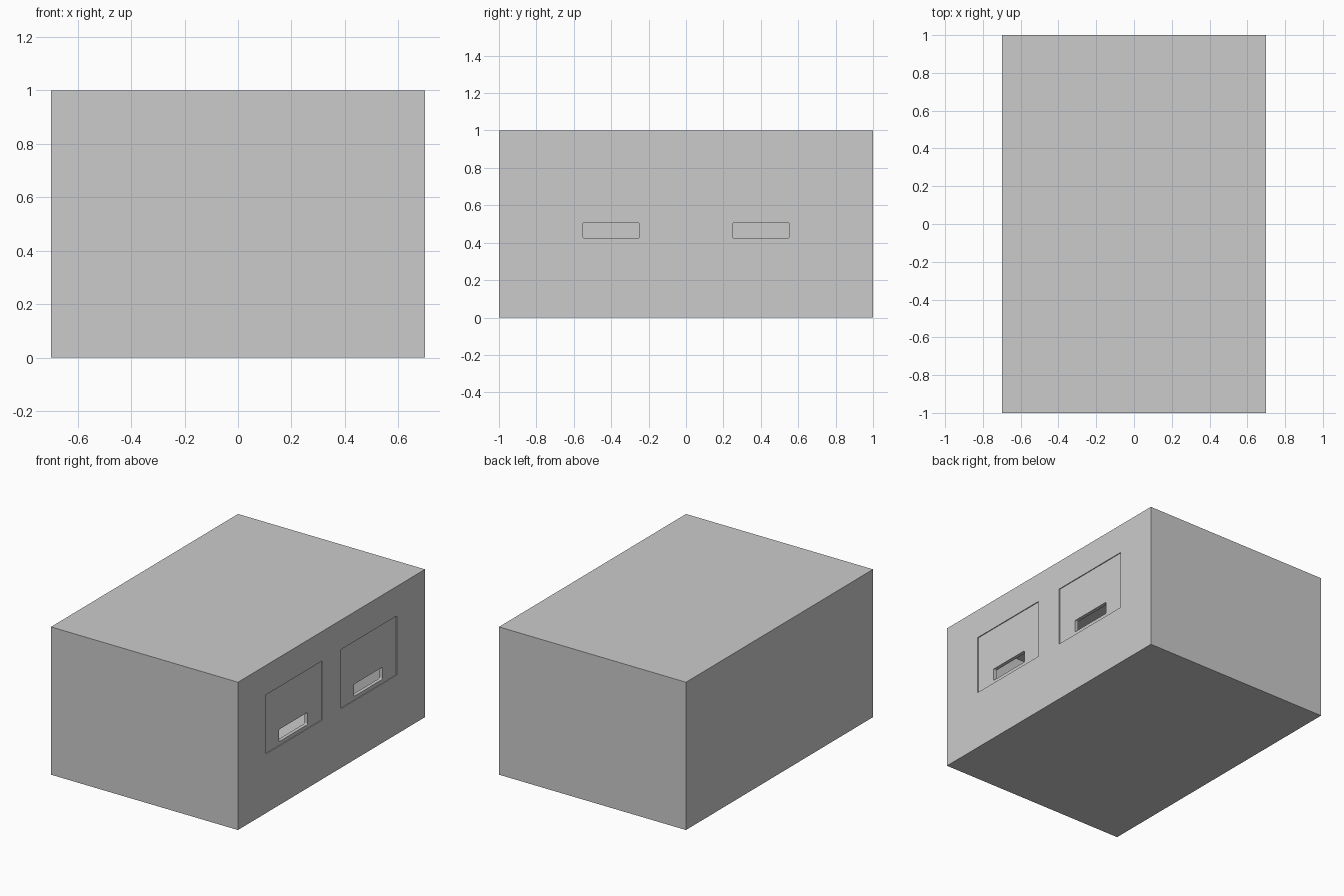
import bpy, bmesh

if "Cube" in bpy.data.objects:
    bpy.data.objects.remove(bpy.data.objects["Cube"])

W, D, H = 1.4, 2.0, 1.0      # outer size
WALL = 0.03                  # wall thickness
RECESS = 0.006               # door set back from the wall face


def box(name, lo, hi, round_x=0.0):
    """Box between two corners; round_x softens the edges running along x."""
    bm = bmesh.new()
    bmesh.ops.create_cube(bm, size=1)
    for v in bm.verts:
        v.co = [(lo[i] + hi[i]) / 2 + v.co[i] * (hi[i] - lo[i]) for i in range(3)]
    if round_x:
        edges = [e for e in bm.edges if abs(e.verts[0].co.x - e.verts[1].co.x) > 1e-6]
        bmesh.ops.bevel(bm, geom=edges, offset=round_x, segments=3,
                        profile=0.5, affect='EDGES')
    mesh = bpy.data.meshes.new(name)
    bm.to_mesh(mesh)
    bm.free()
    ob = bpy.data.objects.new(name, mesh)
    bpy.context.collection.objects.link(ob)
    return ob


def cut(target, cutter):
    """Subtract a hidden cutter from the target."""
    mod = target.modifiers.new(cutter.name, 'BOOLEAN')
    mod.operation = 'DIFFERENCE'
    mod.solver = 'EXACT'
    mod.object = cutter
    cutter.hide_render = True
    cutter.hide_set(True)


# Hollow cabinet
cabinet = box("cabinet", (-W / 2, -D / 2, 0), (W / 2, D / 2, H))
cut(cabinet, box("cavity_cutter", (-W / 2 + WALL, -D / 2 + WALL, WALL),
                 (W / 2 - WALL, D / 2 - WALL, H - WALL)))

# Two slightly recessed doors on the right side, each with a grip slot
for side, y in (("front", -0.4), ("back", 0.4)):
    y0, y1, z0, z1 = y - 0.3, y + 0.3, 0.4, 0.8
    cut(cabinet, box(side + "_opening_cutter", (W / 2 - 0.1, y0, z0), (W / 2 + 0.1, y1, z1)))
    door = box(side + "_door", (W / 2 - WALL, y0, z0), (W / 2 - RECESS, y1, z1))
    cut(door, box(side + "_slot_cutter", (W / 2 - 0.1, y - 0.152, 0.425),
                  (W / 2 + 0.1, y + 0.152, 0.507), round_x=0.008))
